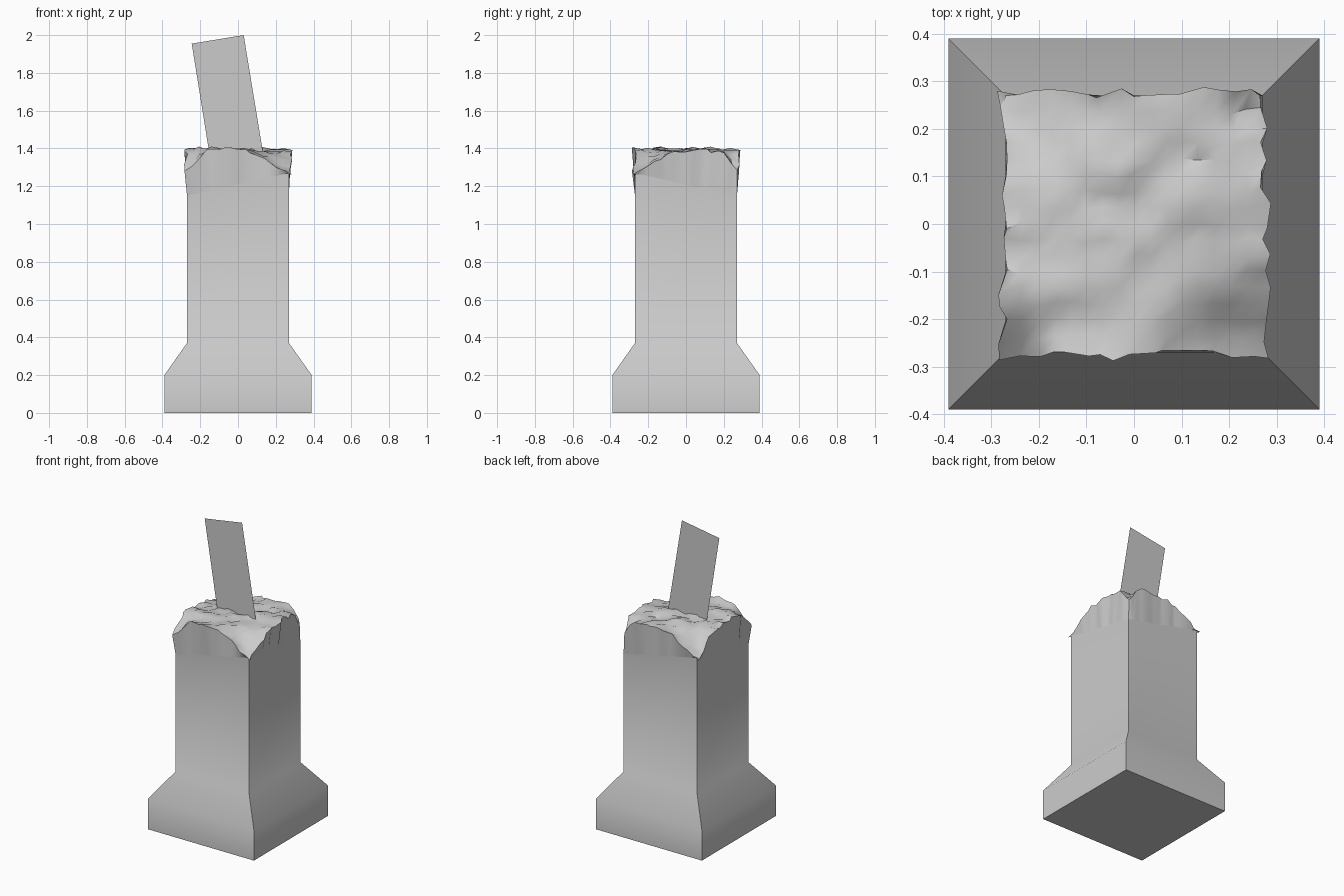
import bpy, bmesh, math, random
from mathutils import Vector, noise

random.seed(4)
cube = bpy.data.objects.get("Cube")
if cube:
    bpy.data.objects.remove(cube)

stone = bpy.data.materials.new("grey stone")
stone.use_nodes = True
stone.diffuse_color = (0.6, 0.6, 0.6, 1)
stone.node_tree.nodes["Principled BSDF"].inputs["Base Color"].default_value = (0.6, 0.6, 0.6, 1)


def finish(name, bm, smooth_angle=None):
    mesh = bpy.data.meshes.new(name)
    bm.to_mesh(mesh)
    bm.free()
    mesh.materials.append(stone)
    obj = bpy.data.objects.new(name, mesh)
    bpy.context.collection.objects.link(obj)
    if smooth_angle:
        bpy.ops.object.select_all(action="DESELECT")
        obj.select_set(True)
        bpy.context.view_layer.objects.active = obj
        bpy.ops.object.shade_smooth_by_angle(angle=math.radians(smooth_angle))
    return obj


HALF = 0.27                      # half width of the shaft
SIDES = [(-1, -1), (1, -1), (1, 1), (-1, 1)]
BREAK = [1.15, 1.27, 1.15, 1.27]  # height where each shaft corner breaks off

# Footing and shaft: stacked square rings
bm = bmesh.new()
rings = []
for half, z in [(0.39, 0), (0.39, 0.2), (HALF, 0.37), (HALF, None)]:
    rings.append([bm.verts.new((sx * half, sy * half, BREAK[i] if z is None else z))
                  for i, (sx, sy) in enumerate(SIDES)])
bm.faces.new(rings[0][::-1])
for low, high in zip(rings, rings[1:]):
    for i in range(4):
        j = (i + 1) % 4
        bm.faces.new((low[i], low[j], high[j], high[i]))
finish("pillar_shaft", bm, 42)


# Broken top: a rough grid whose corners sag, with a skirt down to the shaft
def top_height(x, y):
    z = 1.39 + 0.022 * noise.noise(Vector((x * 11, y * 11, 2)))
    for i, (sx, sy) in enumerate(SIDES):
        d = math.hypot(x - sx * HALF, y - sy * HALF)
        depth, reach = (0.125, 0.13) if i % 2 else (0.11, 0.055)
        z -= depth * math.exp(-(d / reach) ** 2)
    return z


N = 16
bm = bmesh.new()
grid = {}
for i in range(N + 1):
    for j in range(N + 1):
        x, y = (2 * i / N - 1) * HALF, (2 * j / N - 1) * HALF
        rim = i in (0, N) or j in (0, N)
        z = top_height(x, y)
        jitter = 0.012 if rim else 0.006
        grow = 1.025 if rim else 1
        grid[i, j] = bm.verts.new((x * grow + random.uniform(-jitter, jitter),
                                   y * grow + random.uniform(-jitter, jitter),
                                   z + random.uniform(-0.007, 0.01)))
for i in range(N):
    for j in range(N):
        bm.faces.new((grid[i, j], grid[i + 1, j], grid[i + 1, j + 1], grid[i, j + 1]))

loop = ([(i, 0) for i in range(N)] + [(N, j) for j in range(N)]
        + [(i, N) for i in range(N, 0, -1)] + [(0, j) for j in range(N, 0, -1)])
skirt = []
for k, key in enumerate(loop):
    side, t = k // N, (k % N) / N
    a, b = SIDES[side], SIDES[(side + 1) % 4]
    z = BREAK[side] * (1 - t) + BREAK[(side + 1) % 4] * t
    skirt.append(bm.verts.new((HALF * (a[0] * (1 - t) + b[0] * t),
                               HALF * (a[1] * (1 - t) + b[1] * t), z)))
for k in range(len(loop)):
    n = (k + 1) % len(loop)
    bm.faces.new((skirt[k], skirt[n], grid[loop[n]], grid[loop[k]]))
finish("broken_top", bm, 42)

# Thin slab standing upright in the rubble, leaning to one side
bm = bmesh.new()
outline = [(-0.14, 1.3), (0.145, 1.3), (0.03, 2.0), (-0.245, 1.955)]
bm.faces.new([bm.verts.new((x, 0, z)) for x, z in outline])
finish("leaning_slab", bm)
